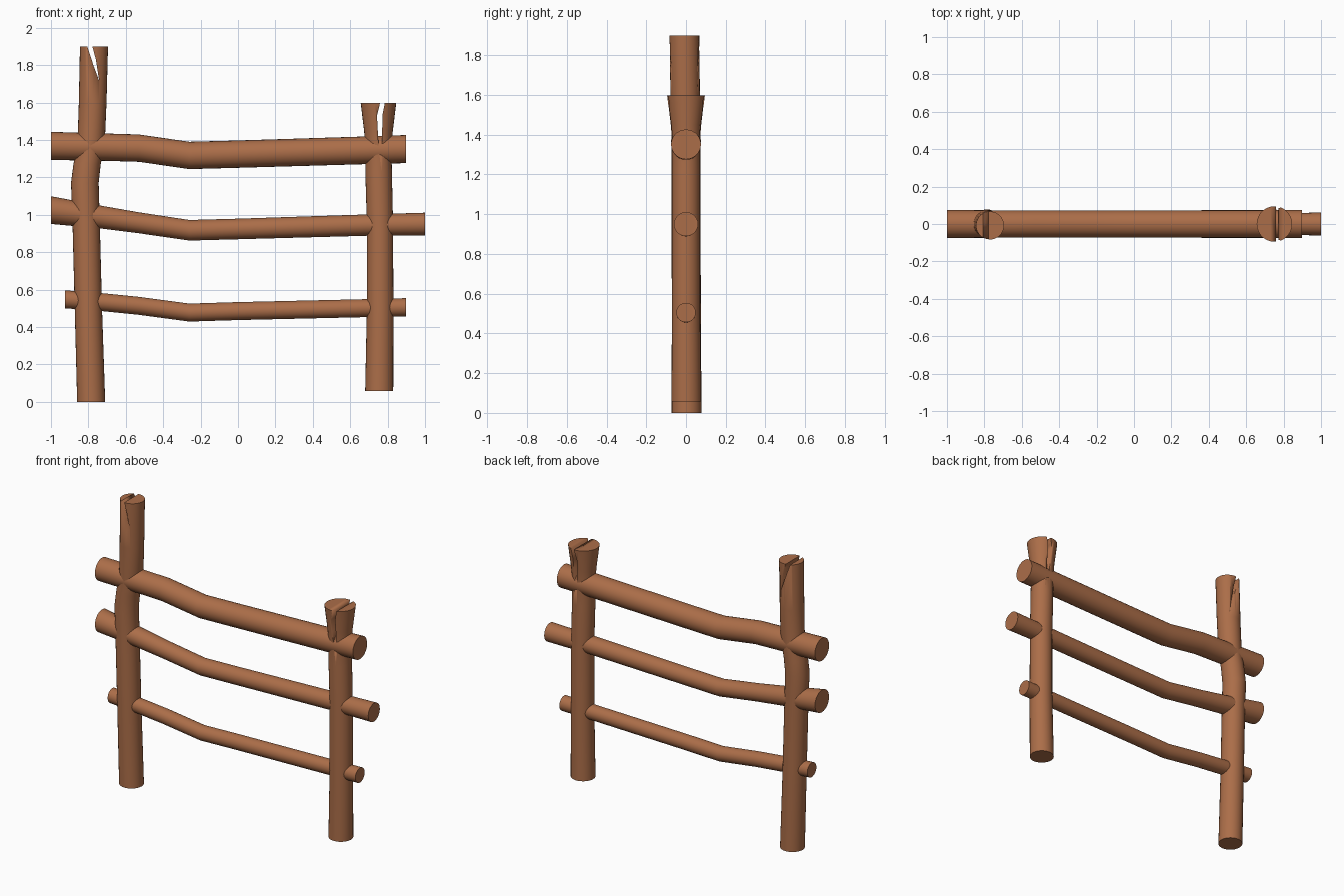
import bpy, bmesh, math

if "Cube" in bpy.data.objects:
    bpy.data.objects.remove(bpy.data.objects["Cube"])

wood = bpy.data.materials.new("brown wood")
wood.diffuse_color = (0.41, 0.155, 0.066, 1)
wood.use_nodes = True
wood.node_tree.nodes["Principled BSDF"].inputs["Base Color"].default_value = wood.diffuse_color
SIDES = 28


def log(name, path, upright):
    """Round log: path points are (x, y, z, radius); rings stay square to the main axis."""
    bm = bmesh.new()
    rings = []
    for x, y, z, r in path:
        ring = []
        for i in range(SIDES):
            a = 2 * math.pi * i / SIDES
            u, v = r * math.cos(a), r * math.sin(a)
            ring.append(bm.verts.new((x + u, y + v, z) if upright else (x, y + u, z + v)))
        rings.append(ring)
    for a, b in zip(rings, rings[1:]):
        for i in range(SIDES):
            j = (i + 1) % SIDES
            bm.faces.new((a[i], a[j], b[j], b[i]))
    bm.faces.new(rings[0][::-1])
    bm.faces.new(rings[-1])
    return finish(name, bm)


def finish(name, bm):
    bmesh.ops.recalc_face_normals(bm, faces=bm.faces)
    me = bpy.data.meshes.new(name)
    bm.to_mesh(me)
    bm.free()
    me.materials.append(wood)
    ob = bpy.data.objects.new(name, me)
    bpy.context.collection.objects.link(ob)
    bpy.ops.object.select_all(action='DESELECT')
    ob.select_set(True)
    bpy.context.view_layer.objects.active = ob
    bpy.ops.object.shade_smooth_by_angle(angle=math.radians(35))
    return ob


def split(post, outline):
    """Cut a crack with the given x, z outline right through a post."""
    bm = bmesh.new()
    front = [bm.verts.new((x, -0.2, z)) for x, z in outline]
    face = bm.faces.new(front)
    ext = bmesh.ops.extrude_face_region(bm, geom=[face])
    for v in ext["geom"]:
        if isinstance(v, bmesh.types.BMVert):
            v.co.y = 0.2
    cutter = finish(post.name + "_crack_cutter", bm)
    cutter.hide_render = True
    cutter.hide_set(True)
    mod = post.modifiers.new("crack", 'BOOLEAN')
    mod.operation = 'DIFFERENCE'
    mod.solver = 'EXACT'
    mod.object = cutter


# Posts
left = log("left_post", [
    (-0.785, 0.003, 0.0, 0.075), (-0.80, 0.002, 0.5, 0.073), (-0.813, 0, 1.0, 0.073),
    (-0.819, 0, 1.17, 0.074), (-0.807, 0, 1.27, 0.073), (-0.785, 0, 1.39, 0.073),
    (-0.777, -0.004, 1.6, 0.074), (-0.77, -0.008, 1.9, 0.075)], True)
right = log("right_post", [
    (0.755, 0.002, 0.058, 0.075), (0.76, 0, 0.5, 0.071), (0.759, 0, 0.95, 0.07),
    (0.752, 0, 1.22, 0.071), (0.75, 0, 1.37, 0.07), (0.751, 0, 1.45, 0.077),
    (0.751, 0, 1.597, 0.095)], True)

# Weathered splits in the post tops
split(left, [(-0.813, 1.92), (-0.784, 1.92), (-0.76, 1.83), (-0.742, 1.715), (-0.77, 1.79)])
split(right, [(0.765, 1.62), (0.789, 1.62), (0.772, 1.53), (0.77, 1.36),
              (0.752, 1.36), (0.743, 1.53)])

# Rails
log("top_rail", [
    (-1.0, 0, 1.368, 0.075), (-0.7, 0, 1.361, 0.073), (-0.53, 0, 1.356, 0.073),
    (-0.26, 0, 1.317, 0.073), (0.0, 0, 1.324, 0.073), (0.7, 0, 1.345, 0.074),
    (0.897, 0, 1.351, 0.075)], False)
log("middle_rail", [
    (-1.0, 0, 1.025, 0.074), (-0.73, 0, 0.987, 0.061), (-0.53, 0, 0.957, 0.056),
    (-0.26, 0, 0.917, 0.055), (0.0, 0, 0.924, 0.055), (0.7, 0, 0.945, 0.057),
    (1.0, 0, 0.95, 0.061)], False)
log("bottom_rail", [
    (-0.925, 0, 0.548, 0.048), (-0.72, 0, 0.532, 0.048), (-0.53, 0, 0.513, 0.048),
    (-0.26, 0, 0.477, 0.048), (0.0, 0, 0.485, 0.048), (0.7, 0, 0.501, 0.048),
    (0.897, 0, 0.505, 0.049)], False)
